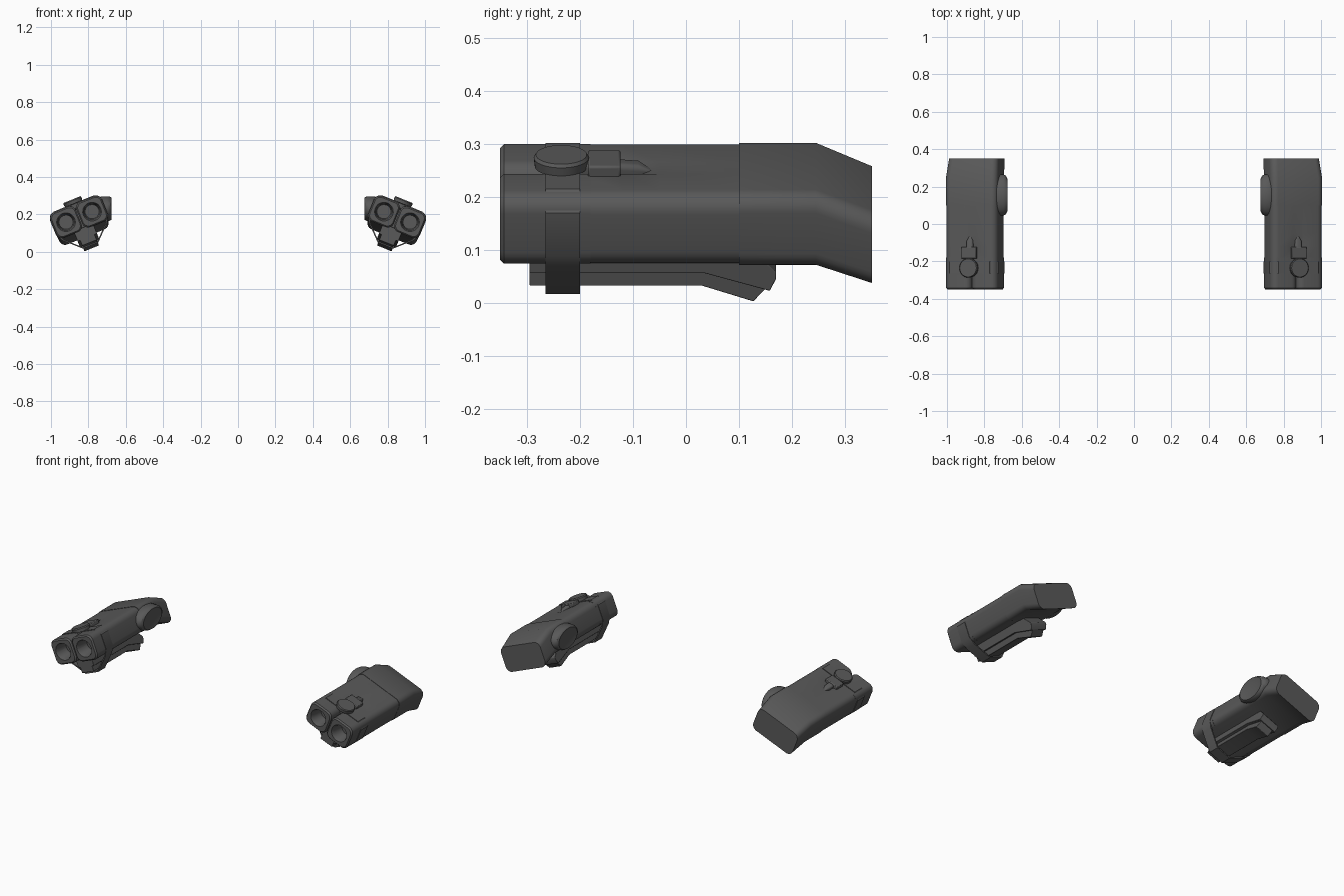
import bpy, bmesh, math
from mathutils import Vector

if "Cube" in bpy.data.objects:
    bpy.data.objects.remove(bpy.data.objects["Cube"], do_unlink=True)

TILT = math.radians(22)
C, S = math.cos(TILT), math.sin(TILT)

metal = bpy.data.materials.new("dark_grey_metal")
metal.use_nodes = True
GREY = (0.1, 0.1, 0.1, 1)
metal.diffuse_color = GREY
metal.node_tree.nodes["Principled BSDF"].inputs["Base Color"].default_value = GREY


def place(p):
    """Pod frame (across, along, up) to world, tilted outwards."""
    return Vector((-0.85 + p[0] * C - p[2] * S, p[1], 0.187 + p[0] * S + p[2] * C))


def loft(name, rings, closed=False, tilted=True, bevel=0.0):
    """Skin equal-length rings, once per side, mirrored across x."""
    for side, sign in (("right", 1), ("left", -1)):
        bm = bmesh.new()
        loops = []
        for ring in rings:
            pts = [place(p) if tilted else Vector(p) for p in ring]
            loops.append([bm.verts.new((p.x * sign, p.y, p.z)) for p in pts])
        pairs = list(zip(loops, loops[1:]))
        if closed:
            pairs.append((loops[-1], loops[0]))
        else:
            bm.faces.new(loops[0])
            bm.faces.new(loops[-1])
        n = len(loops[0])
        for a, b in pairs:
            for i in range(n):
                j = (i + 1) % n
                bm.faces.new((a[i], a[j], b[j], b[i]))
        bmesh.ops.recalc_face_normals(bm, faces=bm.faces)
        mesh = bpy.data.meshes.new(f"{side}_{name}")
        bm.to_mesh(mesh)
        bm.free()
        mesh.materials.append(metal)
        obj = bpy.data.objects.new(f"{side}_{name}", mesh)
        bpy.context.collection.objects.link(obj)
        if bevel:
            mod = obj.modifiers.new("edge_bevel", "BEVEL")
            mod.width, mod.segments, mod.limit_method = bevel, 2, "ANGLE"
        bpy.ops.object.select_all(action="DESELECT")
        obj.select_set(True)
        bpy.context.view_layer.objects.active = obj
        bpy.ops.object.shade_smooth_by_angle(angle=math.radians(32))


def section(y, w, h, r, u=0, v=0, notch=None, steps=6):
    """Rounded rectangle across the pod, optionally with a valley on top."""
    pts = []
    for k, (sx, sz) in enumerate(((1, 1), (-1, 1), (-1, -1), (1, -1))):
        if k == 1 and notch is not None:
            pts += [(u + d, y, v + h - notch * f) for d, f in ((0.03, 0), (0, 1), (-0.03, 0))]
        for i in range(steps + 1):
            a = math.pi / 2 * (k + i / steps)
            pts.append((u + sx * (w - r) + r * math.cos(a), y, v + sz * (h - r) + r * math.sin(a)))
    return pts


def disc(v, r, y, n=32):
    return [(r * math.cos(2 * math.pi * i / n), y + r * math.sin(2 * math.pi * i / n), v)
            for i in range(n)]


def oval(x, ry, rz, n=40):
    return [(x, 0.155 + ry * math.cos(2 * math.pi * i / n), 0.231 + rz * math.sin(2 * math.pi * i / n))
            for i in range(n)]


def prism(name, outline, half, bevel=0.002):
    """Side outline (along, up) extruded across the pod."""
    loft(name, [[(u, y, v) for y, v in outline] for u in (-half, half)], bevel=bevel)


# Twin barrels with flared round bores
for name, u in (("outer_barrel", -0.075), ("inner_barrel", 0.075)):
    loft(name, [section(y, w, w, r, u) for y, w, r in (
        (-0.18, 0.073, 0.034), (-0.343, 0.073, 0.034), (-0.351, 0.066, 0.03),
        (-0.351, 0.05, 0.0499), (-0.335, 0.043, 0.0429), (-0.25, 0.036, 0.0359))])

# Main housing, its top valley fading towards the rear
loft("housing", [section(y, 0.148, 0.073, 0.036, notch=d) for y, d in (
    (-0.27, 0.03), (-0.2, 0.03), (-0.12, 0.014), (-0.05, 0), (0.11, 0))])

# Rear hood, bent down at the back
loft("rear_hood", [section(y, w, h, 0.034, u, v) for y, w, h, u, v in (
    (0.1, 0.149, 0.075, 0, 0), (0.245, 0.149, 0.075, 0, 0),
    (0.351, 0.141, 0.073, -0.006, -0.04))])

# Strap around the barrels and grip rail
half = [(0.115, 0.077), (0.151, 0.042), (0.151, -0.045), (0.128, -0.085), (0.045, -0.165)]
outer = half + [(-u, v) for u, v in reversed(half)]
inner = [(u * 0.94, (v + 0.04) * 0.94 - 0.04) for u, v in outer]
loft("strap", [[(u, y, v) for u, v in loop] for loop, y in (
    (outer, -0.265), (outer, -0.2), (inner, -0.2), (inner, -0.265))], closed=True)

# Grip rail under the housing, in two layers
prism("grip_upper", [(-0.295, -0.06), (-0.295, -0.119), (0.035, -0.119), (0.158, -0.155),
                     (0.17, -0.13), (0.17, -0.117), (0.115, -0.06)], 0.056)
prism("grip_lower", [(-0.295, -0.11), (-0.295, -0.15), (0.03, -0.15), (0.127, -0.182),
                     (0.155, -0.15), (0.035, -0.11)], 0.042)

# Round sight knob on a short stem
loft("knob", [disc(v, r, -0.235) for v, r in (
    (0.05, 0.03), (0.074, 0.03), (0.076, 0.05), (0.094, 0.052), (0.1, 0.048))])

# Sight block, its foot and tapering fin
prism("sight_block", [(-0.185, 0.069), (-0.123, 0.069), (-0.123, 0.093), (-0.185, 0.093)], 0.042, 0.004)
prism("sight_foot", [(-0.18, 0.04), (-0.13, 0.04), (-0.13, 0.071), (-0.18, 0.071)], 0.034)
loft("sight_fin", [section(y, w, w, w * 0.6, 0, v) for y, w, v in (
    (-0.2, 0.02, 0.072), (-0.09, 0.018, 0.066), (-0.06, 0.004, 0.062))])

# Dished oval pad on the inward flank
loft("side_pad", [oval(x, ry, rz) for x, ry, rz in (
    (-0.76, 0.085, 0.05), (-0.73, 0.11, 0.066), (-0.697, 0.11, 0.066), (-0.684, 0.102, 0.064),
    (-0.677, 0.088, 0.06), (-0.679, 0.078, 0.05), (-0.684, 0.05, 0.03))], tilted=False)
